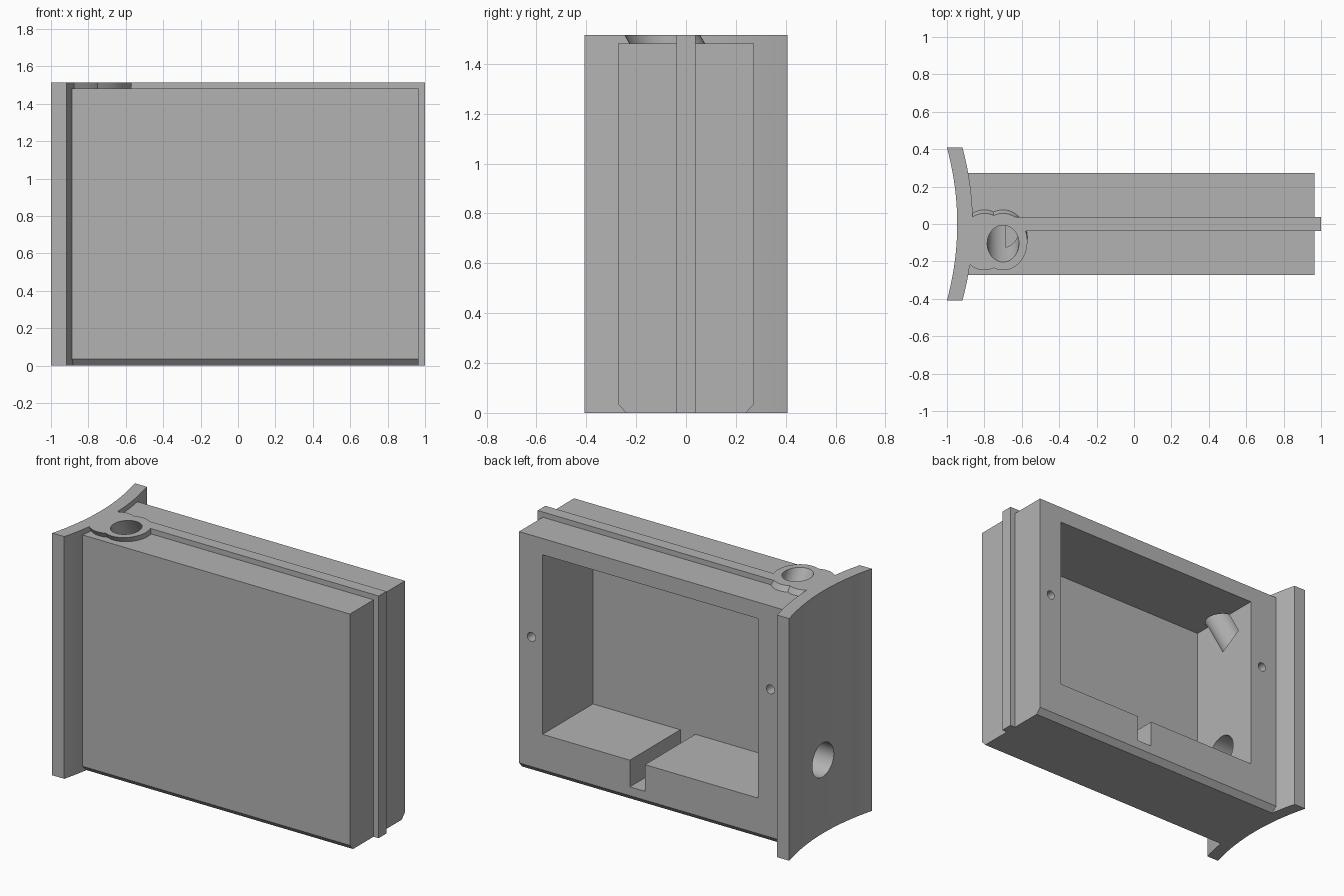
import bpy
import bmesh
from math import cos, sin, tan, pi, radians
from mathutils import Vector, Matrix

cube = bpy.data.objects.get("Cube")
if cube:
    bpy.data.objects.remove(cube)

grey = bpy.data.materials.new("plain grey")
grey.use_nodes = True
colour = (0.45, 0.45, 0.45, 1)
grey.diffuse_color = colour
grey.node_tree.nodes["Principled BSDF"].inputs["Base Color"].default_value = colour

TOP = 1.515
TILT = radians(30)


def to_object(name, bm):
    bmesh.ops.recalc_face_normals(bm, faces=bm.faces)
    mesh = bpy.data.meshes.new(name)
    bm.to_mesh(mesh)
    bm.free()
    mesh.materials.append(grey)
    obj = bpy.data.objects.new(name, mesh)
    bpy.context.collection.objects.link(obj)
    return obj


def prism(name, outline, sweep):
    """Sweep a closed 3D outline along a vector."""
    bm = bmesh.new()
    face = bm.faces.new([bm.verts.new(p) for p in outline])
    moved = bmesh.ops.extrude_face_region(bm, geom=[face])["geom"]
    verts = [g for g in moved if isinstance(g, bmesh.types.BMVert)]
    bmesh.ops.translate(bm, vec=Vector(sweep), verts=verts)
    return to_object(name, bm)


def box(name, x, y, z):
    outline = [(x[0], y[0], z[0]), (x[1], y[0], z[0]),
               (x[1], y[1], z[0]), (x[0], y[1], z[0])]
    return prism(name, outline, (0, 0, z[1] - z[0]))


def rod(name, centre, axis, radius, length):
    bm = bmesh.new()
    turn = Vector((0, 0, 1)).rotation_difference(Vector(axis)).to_matrix().to_4x4()
    bmesh.ops.create_cone(bm, cap_ends=True, segments=48, radius1=radius, radius2=radius,
                          depth=length, matrix=Matrix.Translation(centre) @ turn)
    return to_object(name, bm)


def combine(target, tool, operation):
    """Apply a boolean and discard the tool."""
    mod = target.modifiers.new("boolean", "BOOLEAN")
    mod.operation = operation
    mod.solver = "EXACT"
    mod.object = tool
    bpy.context.view_layer.objects.active = target
    bpy.ops.object.modifier_apply(modifier=mod.name)
    bpy.data.objects.remove(tool)


# Box body with chamfered lower edges
section = [(-0.24, 0), (0.24, 0), (0.272, 0.035), (0.272, 1.482), (-0.272, 1.482), (-0.272, 0.035)]
housing = prism("housing", [(-0.92, y, z) for y, z in section], (1.885, 0, 0))

# Curved end plate
half, sag, steps = 0.408, 0.055, 24
ys = [-half + 2 * half * i / steps for i in range(steps + 1)]
arc = [(sag * (1 - (y / half) ** 2) - 1, y) for y in ys]
outline = [(x, y, 0) for x, y in arc] + [(x + 0.083, y, 0) for x, y in reversed(arc)]
combine(housing, prism("end_plate", outline, (0, 0, TOP)), "UNION")

# Central rail around the body
combine(housing, box("rail", (-0.9, 1.0), (-0.038, 0.038), (0, TOP)), "UNION")

# Slanted bosses on the top
for x in (-0.80, -0.70):
    ring = [(x + 0.13 * cos(a), -0.095 + 0.152 * sin(a), TOP)
            for a in (2 * pi * i / 48 for i in range(48))]
    combine(housing, prism("boss", ring, (0, 0.08 * tan(TILT), -0.08)), "UNION")

# Cavity open at the back, with a notch in its floor
combine(housing, box("cavity", (-0.688, 0.802), (-0.226, 0.5), (0.257, 1.38)), "DIFFERENCE")
combine(housing, box("notch", (0.093, 0.198), (-0.226, 0.5), (0.09, 0.4)), "DIFFERENCE")

# Slanted hole through the boss
down = Vector((0, sin(TILT), -cos(TILT)))
mouth = Vector((-0.7, -0.105, TOP))
combine(housing, rod("slanted_hole", mouth + down * 0.12, down, 0.085, 0.51), "DIFFERENCE")

# Round hole through the end plate into the cavity
combine(housing, rod("side_hole", (-0.8, 0, 0.46), (1, 0, 0), 0.106, 0.5), "DIFFERENCE")

# Screw holes beside the opening
for x, z in ((0.88, 0.845), (-0.775, 0.96)):
    combine(housing, rod("screw_hole", (x, 0.25, z), (0, 1, 0), 0.028, 0.3), "DIFFERENCE")

# Smooth the round surfaces, keep the corners sharp
bpy.ops.object.select_all(action="DESELECT")
housing.select_set(True)
bpy.context.view_layer.objects.active = housing
bpy.ops.object.shade_smooth_by_angle(angle=radians(25))
